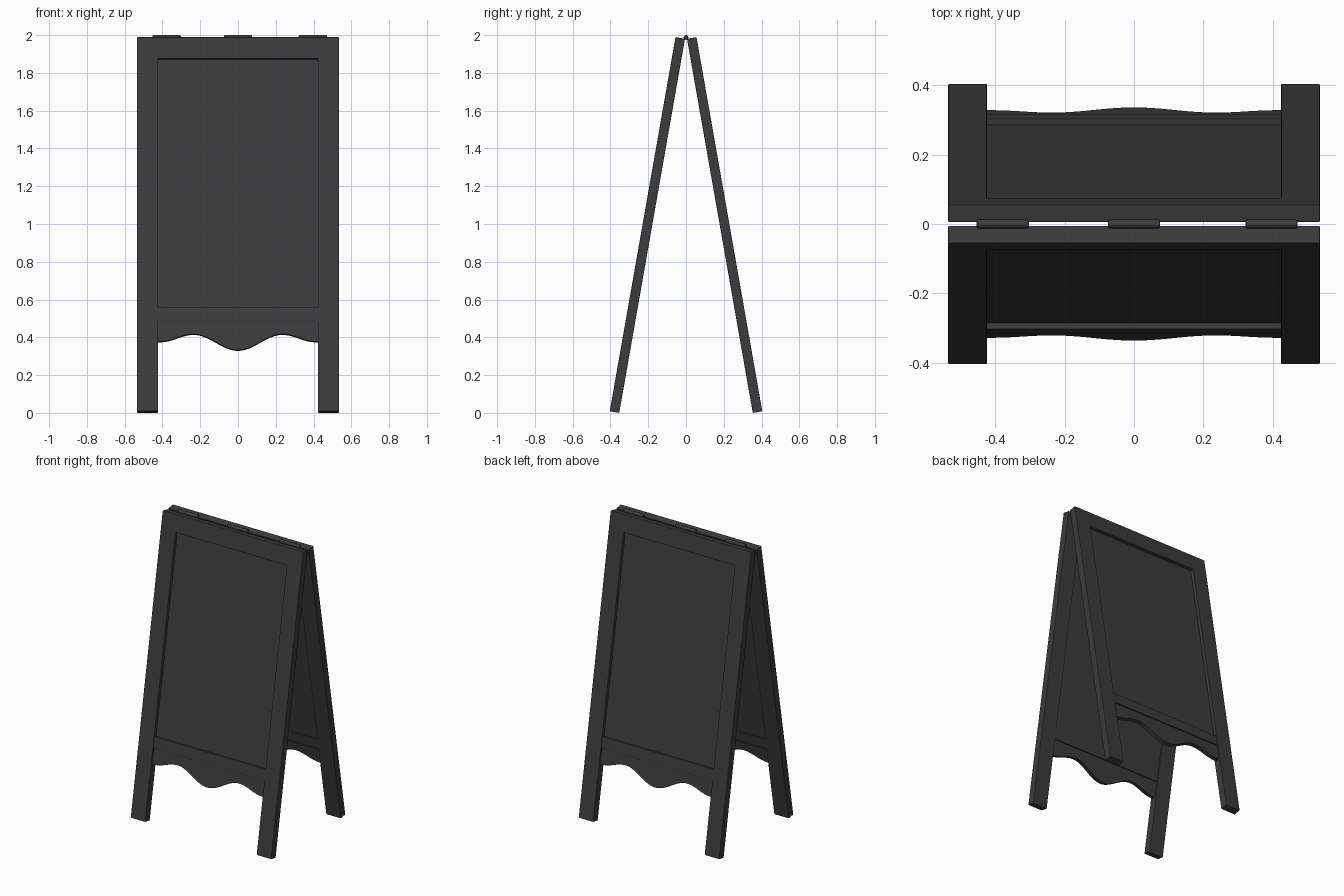
import bpy, bmesh
from math import sin, cos, pi, radians
from mathutils import Matrix

if "Cube" in bpy.data.objects:
    bpy.data.objects.remove(bpy.data.objects["Cube"])

TILT = radians(9.97)
S, C = sin(TILT), cos(TILT)
# Leaf frame: local x = across, local y = up the leaf, local z = outward
FRONT = Matrix(((1, 0, 0, 0), (0, S, -C, -0.3535), (0, C, S, 0), (0, 0, 0, 1)))
BACK = Matrix.Rotation(pi, 4, 'Z') @ FRONT

black = bpy.data.materials.new("black_paint")
black.diffuse_color = (0.045, 0.045, 0.046, 1)
black.use_nodes = True
black.node_tree.nodes["Principled BSDF"].inputs["Base Color"].default_value = black.diffuse_color


def finish(name, bm, matrix, bevel):
    bmesh.ops.recalc_face_normals(bm, faces=bm.faces)
    mesh = bpy.data.meshes.new(name)
    bm.to_mesh(mesh)
    bm.free()
    ob = bpy.data.objects.new(name, mesh)
    bpy.context.collection.objects.link(ob)
    ob.matrix_world = matrix
    mesh.materials.append(black)
    if bevel:
        m = ob.modifiers.new("bevel", 'BEVEL')
        m.width, m.segments = bevel, 2
        m.limit_method, m.angle_limit = 'ANGLE', radians(40)
    return ob


def slab(name, outline, d0, d1, matrix, bevel=0.0):
    """Extrude an outline across the leaf's thickness, d0 to d1."""
    bm = bmesh.new()
    face = bm.faces.new([bm.verts.new((x, v, d0)) for x, v in outline])
    ext = bmesh.ops.extrude_face_region(bm, geom=[face])
    verts = [g for g in ext["geom"] if isinstance(g, bmesh.types.BMVert)]
    bmesh.ops.translate(bm, verts=verts, vec=(0, 0, d1 - d0))
    return finish(name, bm, matrix, bevel)


def rect(x, v0, v1):
    return [(-x, v0), (x, v0), (x, v1), (-x, v1)]


def wave(x):
    """Scalloped lower edge of the apron."""
    a = abs(x)
    if a < 0.235:
        return 0.374 - 0.043 * cos(pi * a / 0.235)
    t = min((a - 0.235) / 0.175, 1)
    return 0.397 + 0.020 * cos(pi * t)


W, IN, H, TOP, T = 0.535, 0.4235, 2.011, 1.895, 0.051
frame = [(-W, 0), (-IN, 0), (-IN, TOP), (IN, TOP), (IN, 0), (W, 0), (W, H), (-W, H)]
xs = [-IN + 2 * IN * i / 48 for i in range(49)]
apron = [(x, wave(x)) for x in xs] + [(IN, 0.49), (-IN, 0.49)]

for side, mat in (("front", FRONT), ("back", BACK)):
    slab(side + "_frame", frame, 0, T, mat, 0.003)               # legs and top rail
    slab(side + "_board", rect(IN + 0.005, 0.5, TOP + 0.005), 0.008, 0.029, mat)
    slab(side + "_lower_rail", rect(IN + 0.001, 0.483, 0.558), 0.004, 0.047, mat, 0.002)
    slab(side + "_apron", apron, 0.012, 0.040, mat)

# Hinge barrels along the ridge
for name, x in (("left", -0.378), ("middle", 0.0), ("right", 0.396)):
    bm = bmesh.new()
    bmesh.ops.create_cone(bm, cap_ends=True, segments=20, radius1=0.0125,
                          radius2=0.0125, depth=0.15)
    ob = finish(name + "_hinge", bm, Matrix.Translation((x, 0, 1.9875)) @
                Matrix.Rotation(pi / 2, 4, 'Y'), 0.005)
    bpy.context.view_layer.objects.active = ob
    ob.select_set(True)
    bpy.ops.object.shade_smooth_by_angle(angle=radians(35))
    ob.select_set(False)
